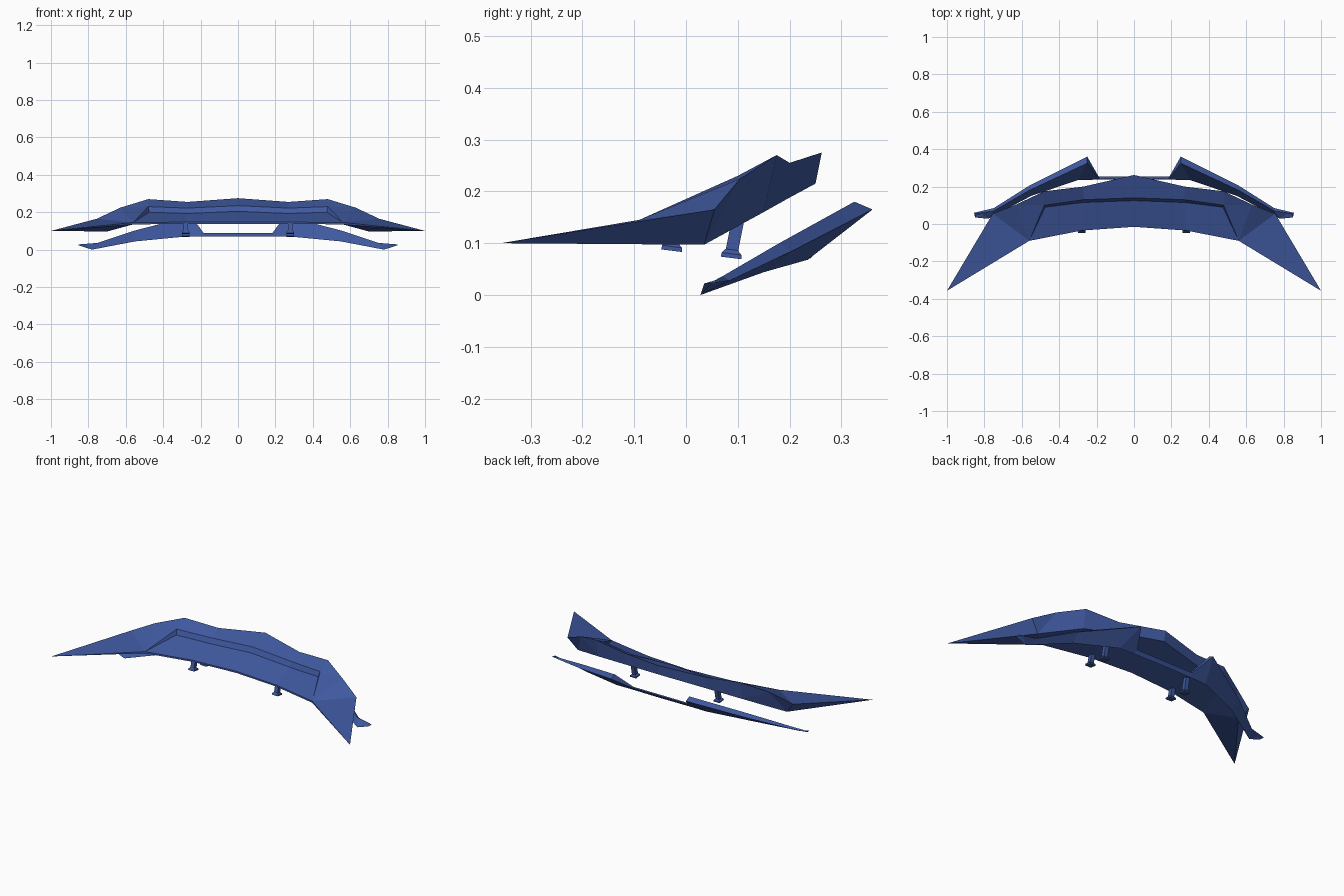
import bpy, bmesh
from mathutils import Vector

if "Cube" in bpy.data.objects:
    bpy.data.objects.remove(bpy.data.objects["Cube"])

blue = bpy.data.materials.new("blue_paint")
blue.diffuse_color = (0.05, 0.1, 0.35, 1)
blue.use_nodes = True
blue.node_tree.nodes["Principled BSDF"].inputs["Base Color"].default_value = blue.diffuse_color


def symmetric_mesh(name, faces):
    """Build an object from half-side faces (lists of points) plus their x mirror."""
    bm = bmesh.new()
    for s in (1, -1):
        for f in faces:
            pts = []
            for p in f:
                v = Vector((p[0] * s, p[1], p[2]))
                if all((v - q).length > 1e-5 for q in pts):
                    pts.append(v)
            if len(pts) > 2:
                bm.faces.new([bm.verts.new(p) for p in pts])
    bmesh.ops.remove_doubles(bm, verts=bm.verts, dist=1e-4)
    bmesh.ops.recalc_face_normals(bm, faces=bm.faces)
    me = bpy.data.meshes.new(name)
    bm.to_mesh(me)
    bm.free()
    me.materials.append(blue)
    ob = bpy.data.objects.new(name, me)
    bpy.context.collection.objects.link(ob)
    return ob


def loft(rings):
    """Quads between consecutive closed rings."""
    out = []
    for a, b in zip(rings, rings[1:]):
        n = len(a)
        for i in range(n):
            j = (i + 1) % n
            out.append([a[i], a[j], b[j], b[i]])
    return out


# Main wing: sections front-bottom, front-top, step-low, step-high, back-top, back-bottom
wing = [
    [(0, -.015, .137), (0, -.015, .147), (0, .125, .205), (0, .14, .235), (0, .262, .275), (0, .25, .215)],
    [(.28, -.035, .137), (.28, -.035, .147), (.27, .115, .193), (.27, .13, .222), (.27, .2, .255), (.27, .2, .188)],
    [(.56, -.09, .135), (.56, -.09, .145), (.475, .09, .2), (.48, .1, .23), (.48, .175, .27), (.48, .15, .16)],
]
faces = loft(wing)

# Swept wing tips
fb, ft, sl, sh, bt, bb = wing[-1]
mid, outer = (.63, .104, .224), (.755, .055, .165)
low, tip = (.70, .035, .097), (1, -.357, .1)
faces += [
    [ft, sl, sh], [ft, sh, mid], [sh, bt, mid], [ft, mid, outer], [ft, outer, tip],
    [bt, bb, mid], [mid, bb, low], [mid, low, outer], [outer, low, tip],
    [fb, tip, low], [fb, low, bb], [fb, ft, tip],
]
symmetric_mesh("wing", faces)

# Lower lip: sections ridge, back, bottom
lip = [
    [(0, .24, .09), (0, .255, .09), (0, .24, .07)],
    [(.185, .24, .09), (.19, .255, .09), (.2, .237, .07)],
    [(.25, .325, .18), (.25, .36, .165), (.3, .235, .068)],
    [(.56, .18, .1), (.56, .205, .085), (.55, .15, .044)],
    [(.75, .07, .036), (.75, .085, .028), (.78, .028, 0)],
    [(.85, .055, .028), (.855, .06, .024), (.85, .035, .022)],
]
symmetric_mesh("lower_lip", loft(lip) + [lip[-1]])


# Mounting posts: slanted stalk on a flat foot
def box_rings(x, levels):
    """levels: (half width, y min, y max, z, z slope across y)"""
    rings = [[(x - w, a, z), (x + w, a, z), (x + w, b, z - d), (x - w, b, z - d)]
             for w, a, b, z, d in levels]
    return loft(rings) + [rings[0], rings[-1]]


def post(name, y, z, top, lean):
    foot = box_rings(.28, [(.02, y - .021, y + .019, z, .005), (.02, y - .019, y + .019, z + .008, .005),
                           (.012, y - .012, y + .012, z + .015, .003)])
    stalk = box_rings(.28, [(.012, y - .012, y + .012, z + .01, .003),
                            (.012, y - .012 + lean, y + .012 + lean, top, .003)])
    symmetric_mesh(name + "_foot", foot)
    symmetric_mesh(name + "_stalk", stalk)


post("front_post", -.027, .088, .145, .012)
post("rear_post", .088, .074, .16, .015)
